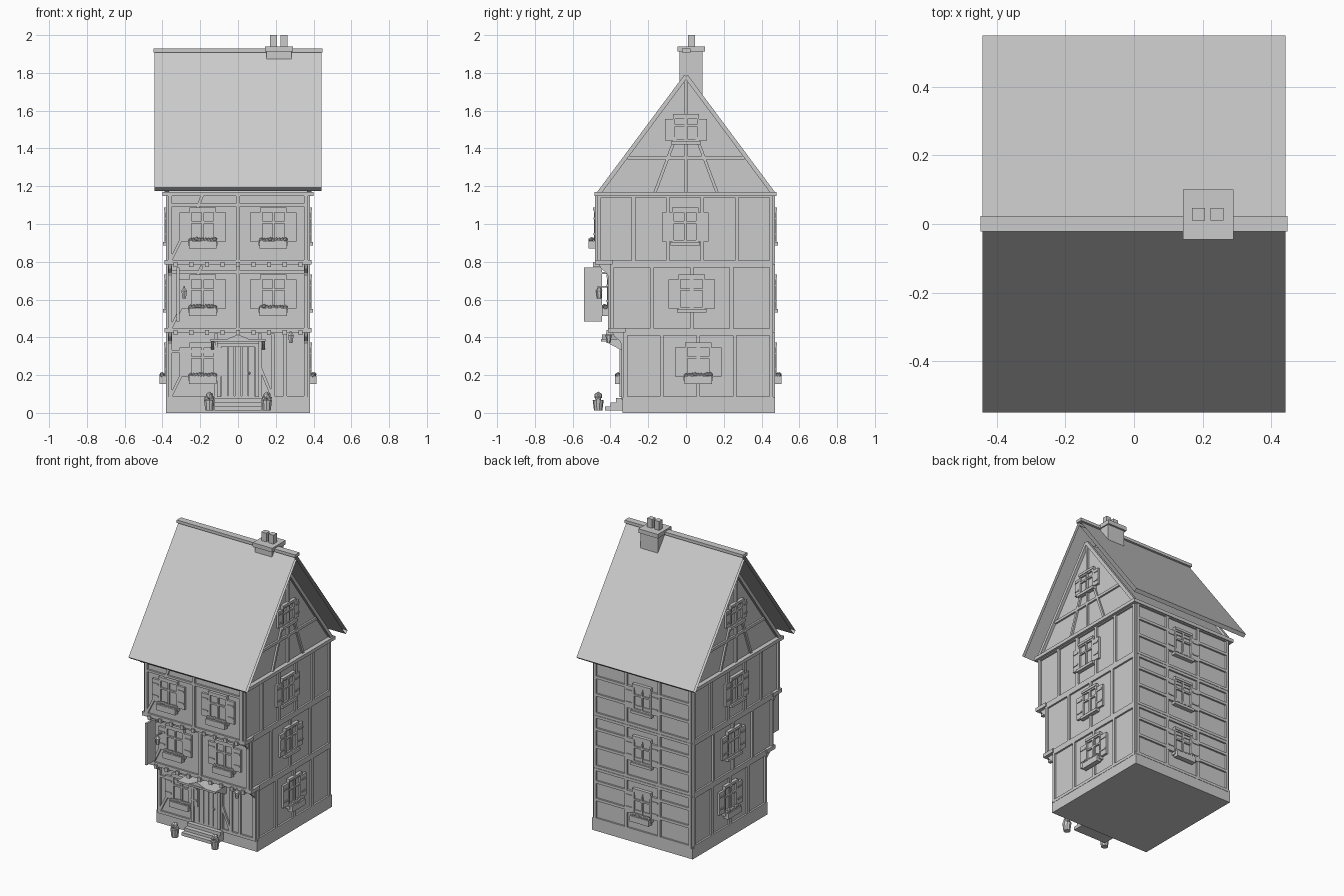
import bpy, bmesh, math, random
from mathutils import Vector, Matrix

if "Cube" in bpy.data.objects:
    bpy.data.objects.remove(bpy.data.objects["Cube"])

random.seed(4)
parts = {}
X, Y, Z = Vector((1, 0, 0)), Vector((0, 1, 0)), Vector((0, 0, 1))


def mesh(name):
    return parts.setdefault(name, bmesh.new())


# a facade is (origin, horizontal direction, outward normal)
def prism(name, F, pts, n0, n1):
    o, u, n = F
    bm = mesh(name)
    a = [bm.verts.new(o + u * p[0] + Z * p[1] + n * n0) for p in pts]
    b = [bm.verts.new(o + u * p[0] + Z * p[1] + n * n1) for p in pts]
    bm.faces.new(a)
    bm.faces.new(b[::-1])
    for i in range(len(a)):
        j = (i + 1) % len(a)
        bm.faces.new((a[i], b[i], b[j], a[j]))


def panel(name, F, u0, u1, z0, z1, n0, n1):
    prism(name, F, [(u0, z0), (u1, z0), (u1, z1), (u0, z1)], n0, n1)


WORLD = (Vector((0, 0, 0)), X, Y)


def box(name, x0, x1, y0, y1, z0, z1):
    panel(name, WORLD, x0, x1, z0, z1, y0, y1)


def bar(name, F, p, q, w=0.02, d=0.012):
    p, q = Vector(p), Vector(q)
    t = (q - p).normalized() * (w / 2)
    s = Vector((-t.y, t.x))
    prism(name, F, [p - s, q - s, q + s, p + s], -0.005, d)


def cone(name, c, r1, r2, h, seg=8):
    bmesh.ops.create_cone(mesh(name), cap_ends=True, segments=seg, radius1=r1, radius2=r2,
                          depth=h, matrix=Matrix.Translation((c[0], c[1], c[2] + h / 2)))


def blob(name, c, r):
    bmesh.ops.create_icosphere(mesh(name), subdivisions=1, radius=r, matrix=Matrix.Translation(c))


def window(F, u, z, h=0.17, w=0.14, sh=0.053, flowers=False):
    o, ud, n = F
    z0, z1, a, b = z - h / 2, z + h / 2, u - w / 2, u + w / 2
    panel("window_glass", F, a, b, z0, z1, -0.005, 0.006)
    for s in (a, b - 0.012, u - 0.005):
        panel("window_frame", F, s, s + 0.012, z0, z1, 0, 0.018)
    for s in (z0, z1 - 0.014, z0 + h * 0.58):
        panel("window_frame", F, a, b, s, s + 0.011, 0, 0.017)
    panel("window_lintel", F, a, b, z1 - 0.004, z1 + 0.012, 0, 0.022)
    panel("window_sill", F, a - 0.008, b + 0.008, z0 - 0.018, z0, 0, 0.028)
    for s in (a - sh, b):
        panel("shutter", F, s, s + sh, z0 + 0.003, z1 - 0.015, 0, 0.015)
        for k in (0.22, 0.7):
            panel("shutter_batten", F, s + 0.004, s + sh - 0.004, z0 + h * k, z0 + h * k + 0.01, 0.012, 0.02)
    if flowers:
        panel("flower_box", F, a - 0.002, b + 0.002, z0 - 0.036, z0 + 0.004, 0.012, 0.046)
        for i in range(9):
            c = o + ud * (a + 0.006 + i * (w - 0.012) / 8) + n * (0.03 + random.uniform(-.005, .005))
            blob("flowers", c + Z * (z0 + 0.01 + random.uniform(-.003, .004)), 0.013)


W, BACK = 0.37, 0.46
# floors: bottom, top, front wall y, side bays, window height
floors = [(0.07, 0.42, -0.33, 4, 0.275), (0.43, 0.78, -0.40, 4, 0.635), (0.79, 1.15, -0.47, 5, 0.99)]
rear = (Vector((0, BACK, 0)), X, Y)
sides = [(Vector((s * W, 0, 0)), Y, X * s) for s in (1, -1)]

# stone plinth
box("plinth", -0.38, 0.38, -0.335, 0.47, 0, 0.085)

for lvl, (z0, z1, yf, bays, wz) in enumerate(floors):
    box("wall_%d" % lvl, -W, W, yf, BACK, z0, z1 + 0.015)
    front = (Vector((0, yf, 0)), X, -Y)
    # side walls: posts, rails, window
    for F in sides:
        for i in range(bays + 1):
            u = yf + 0.009 + (BACK - yf - 0.018) * i / bays
            bar("side_posts", F, (u, z0), (u, z1))
        bar("side_rails", F, (yf, z0 + 0.008), (BACK, z0 + 0.008))
        bar("side_rails", F, (yf, z1), (BACK, z1))
        window(F, (yf + BACK) / 2, wz, flowers=lvl == 0)
    # back wall: three bays with rails
    for u in (-0.36, -0.125, 0.125, 0.36):
        bar("back_posts", rear, (u, z0), (u, z1))
    for z in (z0 + 0.01, wz - 0.06, wz + 0.06, z1):
        bar("back_rails", rear, (-W, z), (W, z), 0.018)
    window(rear, 0, wz, flowers=lvl == 0)
    # front wall: corner posts, rails, braces
    for s in (-1, 1):
        bar("front_posts", front, (s * 0.36, z0), (s * 0.36, z1), 0.022)
    bar("front_rails", front, (-W, z0 + 0.01), (W, z0 + 0.01))
    bar("front_braces", front, (-0.355, z0 + 0.02), (-0.30, z0 + 0.13), 0.016)
    if lvl:
        bar("front_posts", front, (0, z0), (0, z1))
        bar("front_rails", front, (-W, wz + 0.11), (W, wz + 0.11), 0.015)
        bar("front_braces", front, (-0.22, wz + 0.08), (-0.19, z1), 0.016)
        for u in (-0.187, 0.187):
            window(front, u, wz, flowers=True)
        # jetty beam, joist ends, corner brackets
        box("jetty_beam_%d" % lvl, -0.39, 0.39, yf - 0.012, yf + 0.08, z0 - 0.005, z0 + 0.02)
        for i in range(9):
            x = -0.33 + i * 0.0825
            box("joist_ends", x - 0.011, x + 0.011, yf - 0.022, yf + 0.07, z0 - 0.018, z0 + 0.008)
        for s in (-1, 1):
            B = (Vector((s * 0.36 - 0.009, yf + 0.07, 0)), -Y, X)
            prism("jetty_brackets", B, [(0, z0), (0.062, z0), (0.05, z0 - 0.025), (0.02, z0 - 0.05), (0, z0 - 0.09)], 0, 0.018)
    else:
        bar("front_rails", front, (-W, 0.325), (-0.1, 0.325), 0.015)
        for u in (-0.115, 0.115, 0.185, 0.25):
            bar("front_posts", front, (u, z0), (u, z1), 0.018)
        bar("front_braces", front, (0.105, 0.27), (0.18, 0.09), 0.016)
        window(front, -0.187, wz, flowers=True)
    G = front if lvl == 0 else G

# planked door
for i in range(5):
    panel("door", G, -0.088 + i * 0.036, -0.056 + i * 0.036, 0.085, 0.35, 0, 0.012)
for s in (-1, 1):
    panel("door_frame", G, s * 0.1 - 0.01, s * 0.1 + 0.01, 0.085, 0.37, 0, 0.022)
panel("door_frame", G, -0.11, 0.11, 0.35, 0.37, 0, 0.022)
blob("door_knob", (0.06, -0.346, 0.21), 0.008)
# door hood on brackets
box("door_hood", -0.145, 0.145, -0.45, -0.33, 0.377, 0.39)
prism("door_hood_gable", WORLD, [(-0.06, 0.39), (0.06, 0.39), (0, 0.415)], -0.445, -0.33)
for s in (-1, 1):
    B = (Vector((s * 0.135 - 0.008, -0.33, 0)), -Y, X)
    prism("hood_brackets", B, [(0, 0.378), (0.09, 0.378), (0.08, 0.368), (0.018, 0.335), (0, 0.335)], 0, 0.016)
    # planters beside the steps
    cone("planters", (s * 0.152, -0.465, 0.012), 0.022, 0.029, 0.055, 10)
    for dx, dz, r in ((0, 0.09, 0.023), (-0.012, 0.075, 0.017), (0.012, 0.075, 0.017)):
        blob("planter_shrubs", (s * 0.152 + dx, -0.465, dz), r)
# steps
for y, z in ((-0.43, 0.035), (-0.40, 0.055), (-0.37, 0.078)):
    box("steps", -0.125, 0.125, y, -0.33, z - 0.022, z)

# lanterns on arms, hanging sign
for x, yw, z in ((-0.285, -0.40, 0.605), (0.28, -0.35, 0.37)):
    box("lantern_arms", x - 0.004, x + 0.004, yw - 0.068, yw, z + 0.06, z + 0.068)
    cone("lanterns", (x, yw - 0.06, z), 0.011, 0.016, 0.04, 6)
    cone("lantern_caps", (x, yw - 0.06, z + 0.04), 0.019, 0.004, 0.02, 6)
box("hanging_sign", -0.325, -0.311, -0.54, -0.445, 0.485, 0.77)
box("sign_arm", -0.322, -0.314, -0.535, -0.40, 0.735, 0.745)

# top plate and attic prism
box("top_plate", -0.40, 0.40, -0.485, 0.48, 1.147, 1.17)
S = (Vector((0, 0, 0)), Y, X)
prism("attic", S, [(-0.455, 1.165), (0.455, 1.165), (0, 1.78)], -W, W)
for F in sides:
    for s in (-1, 1):
        bar("gable_rakes", F, (s * 0.46, 1.165), (0, 1.783), 0.022, 0.02)
        bar("gable_struts", F, (s * 0.165, 1.165), (s * 0.055, 1.46), 0.016)
    bar("gable_post", F, (0, 1.165), (0, 1.77), 0.016)
    bar("gable_rail", F, (-0.31, 1.35), (0.31, 1.35), 0.018)
    window(F, 0, 1.505, 0.13, 0.14, 0.04)

# thin open-ended roof slabs
for s, nm in ((-1, "front"), (1, "rear")):
    bm = mesh("roof_" + nm)
    prof = [(0, 1.92), (s * 0.55, 1.192), (s * 0.53, 1.176), (0, 1.885)]
    rows = [[bm.verts.new((x, y, z)) for y, z in prof] for x in (-0.443, 0.443)]
    for i in range(3):
        bm.faces.new((rows[0][i], rows[0][i + 1], rows[1][i + 1], rows[1][i]))
box("ridge_cap", -0.448, 0.448, -0.022, 0.024, 1.908, 1.928)

# chimney with cap and pots
box("chimney", 0.152, 0.282, -0.035, 0.087, 1.6, 1.915)
box("chimney_cap", 0.143, 0.29, -0.045, 0.1, 1.912, 1.94)
for x in (0.17, 0.224):
    box("chimney_pots", x, x + 0.037, 0.01, 0.047, 1.935, 2.0)

# make the objects
for name, bm in parts.items():
    if not name.startswith("roof"):
        bmesh.ops.recalc_face_normals(bm, faces=bm.faces)
    else:
        bm.normal_update()
        if bm.faces[:][0].normal.z < 0:
            bmesh.ops.reverse_faces(bm, faces=bm.faces)
    me = bpy.data.meshes.new(name)
    bm.to_mesh(me)
    bm.free()
    bpy.context.collection.objects.link(bpy.data.objects.new(name, me))
